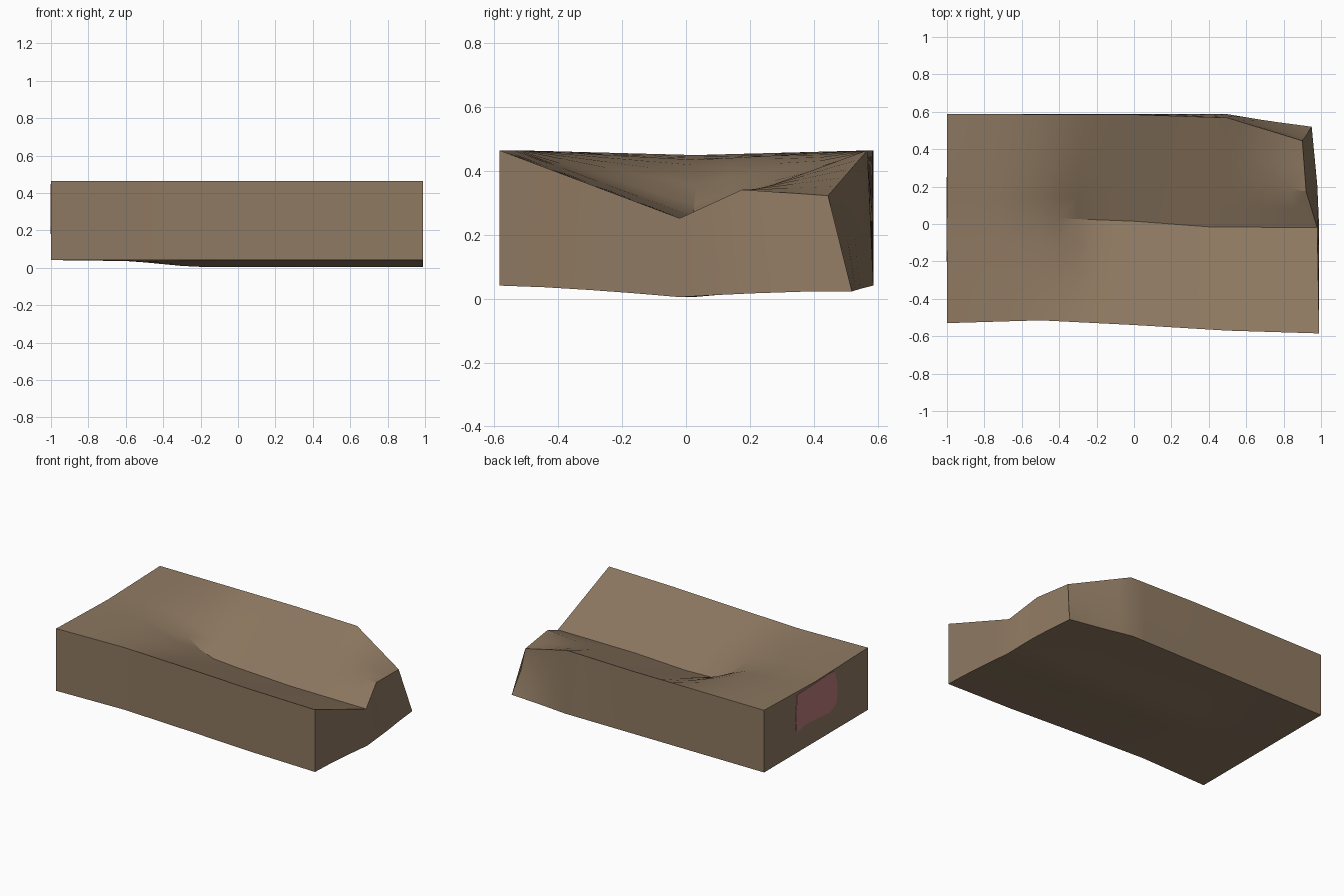
import bpy, bmesh, math

if "Cube" in bpy.data.objects:
    bpy.data.objects.remove(bpy.data.objects["Cube"])


def flat_material(name, rgb):
    m = bpy.data.materials.new(name)
    m.use_nodes = True
    colour = (*rgb, 1)
    m.diffuse_color = colour
    bsdf = m.node_tree.nodes["Principled BSDF"]
    bsdf.inputs["Base Color"].default_value = colour
    bsdf.inputs["Roughness"].default_value = 0.9
    return m


def interp(pairs, x):
    """Piecewise linear lookup."""
    if x <= pairs[0][0]:
        return pairs[0][1]
    for (a, p), (b, q) in zip(pairs, pairs[1:]):
        if x <= b:
            return p + (q - p) * (x - a) / (b - a)
    return pairs[-1][1]


def add_object(name, bm, mat):
    bmesh.ops.recalc_face_normals(bm, faces=bm.faces)
    mesh = bpy.data.meshes.new(name)
    bm.to_mesh(mesh)
    bm.free()
    ob = bpy.data.objects.new(name, mesh)
    bpy.context.collection.objects.link(ob)
    mesh.materials.append(mat)
    return ob


# Outline and groove measurements along the length
SOUTH = [(-1, -.53), (-.5, -.515), (0, -.54), (.5, -.57), (1, -.585)]
NORTH_TOP = [(-1, .588), (0, .585), (.5, .568), (1, .445)]
NORTH_BOTTOM = [(.5, .587), (.75, .55), (1, .52)]
VALLEY = [(-.4, .03), (0, .015), (.4, -.015), (1, -.02)]
GROOVE = [(-1, .015), (-.7, .03), (-.55, .055), (-.4, .11), (-.25, .2), (0, .212), (1, .213)]
KEEL = [(-1, 0), (-.6, .005), (-.5, .012), (-.25, .036), (1, .036)]
END_TOP = [(-1, .99), (0, .98), (.42, .92), (1, .90)]
END_BOTTOM = [(-1, .99), (0, .99), (.42, .98), (1, .95)]
COLUMNS = [-1, -.75, -.5, -.25, 0, .2, .42, .7, 1]


def block_point(x, u, top):
    south, mid = interp(SOUTH, x), interp(VALLEY, x)
    north = interp(NORTH_TOP if top else NORTH_BOTTOM, x)
    y = mid + (north - mid) * u if u > 0 else mid + (mid - south) * u
    near_end = max(0, (x - .5) / .5)
    if top:
        z = .465 - interp(GROOVE, x) * (1 - abs(u))
        z -= near_end * .142 * max(0, (u - .42) / .58)
    else:
        z = .041 - interp(KEEL, x) * (1 - abs(u)) ** 1.4
        z -= near_end * .018 * max(0, u)
    end = interp(END_TOP if top else END_BOTTOM, u)
    return x - (1 - end) * near_end, y, z


# Main block: lofted stations with a groove on top and a shallow keel below
brown = flat_material("earth_brown", (.27, .19, .12))
bm = bmesh.new()
stations = [-1 + .1 * i for i in range(21)]
tops, bottoms, sides = [], [], []
for x in stations:
    tops.append([bm.verts.new(block_point(x, u, True)) for u in COLUMNS])
    bottoms.append([bm.verts.new(block_point(x, u, False)) for u in COLUMNS])
    middle = (tops[-1][-1].co + bottoms[-1][-1].co) / 2
    middle.y -= .027 * max(0, (x - .5) / .5)
    sides.append(bm.verts.new(middle))
rings = [t + [s] + b[::-1] for t, s, b in zip(tops, sides, bottoms)]
for r, q in zip(rings, rings[1:]):
    for j in range(len(r)):
        k = (j + 1) % len(r)
        bm.faces.new((r[j], r[k], q[k], q[j]))
for i in (0, -1):
    t, b = tops[i], bottoms[i]
    for j in range(len(COLUMNS) - 1):
        bm.faces.new((t[j], t[j + 1], b[j + 1], b[j]))
    bm.faces.new((t[-1], sides[i], b[-1]))
block = add_object("grooved_block", bm, brown)
bpy.context.view_layer.objects.active = block
block.select_set(True)
bpy.ops.object.shade_smooth_by_angle(angle=math.radians(25))

# Painted patch on the far end, as a thin plate
rose = flat_material("dusty_rose", (.50, .195, .20))
outline = [(.24, .18), (.14, .20), (.0, .19), (-.12, .18), (-.19, .22),
           (-.2, .34), (-.17, .445), (-.1, .449), (.03, .442), (.23, .435), (.25, .3)]
bm = bmesh.new()
face = bm.faces.new([bm.verts.new((-1.003, y, z)) for y, z in outline])
grown = bmesh.ops.extrude_face_region(bm, geom=[face])["geom"]
bmesh.ops.translate(bm, vec=(.004, 0, 0),
                    verts=[v for v in grown if isinstance(v, bmesh.types.BMVert)])
add_object("end_patch", bm, rose)
